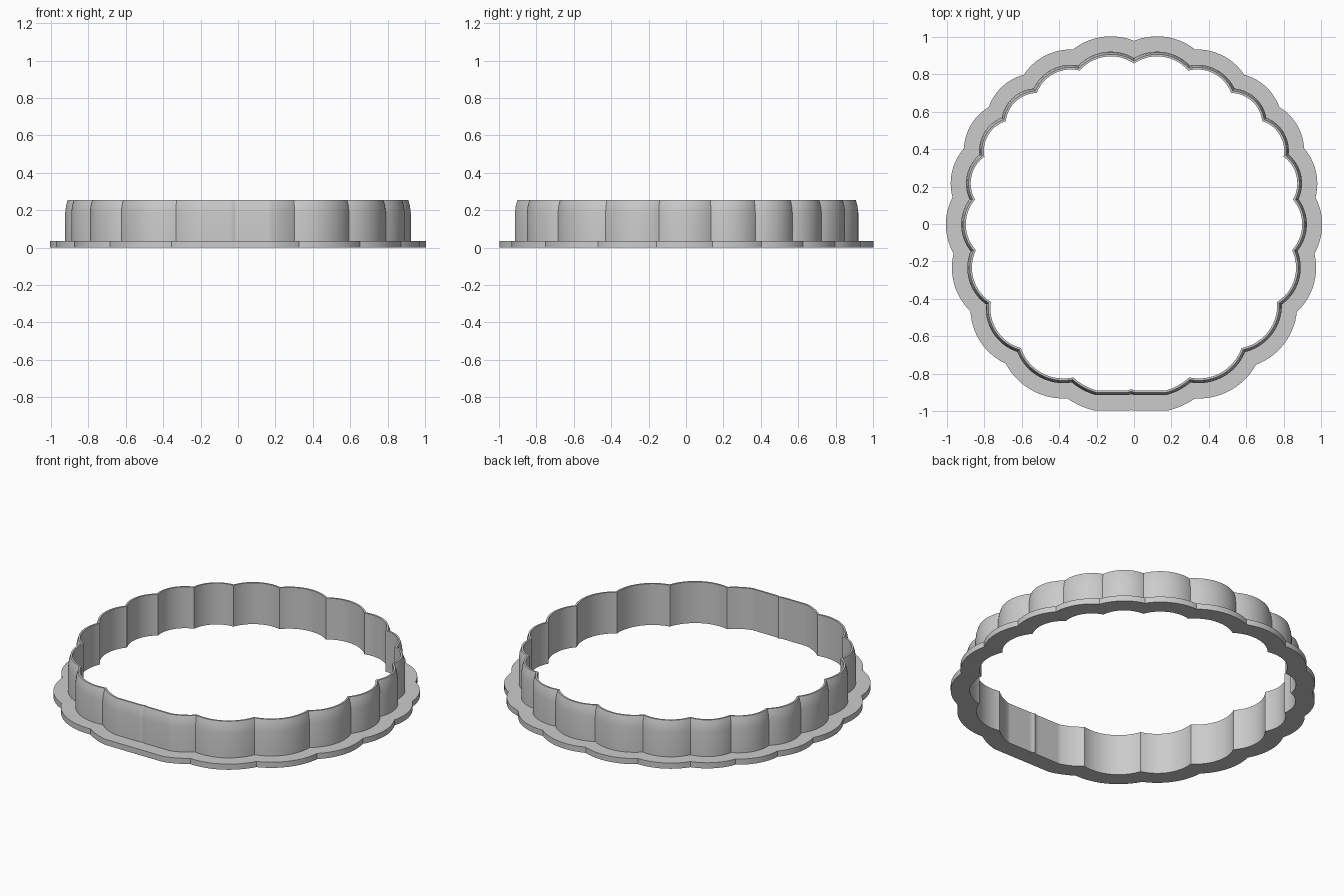
import bpy
import bmesh
import math
from mathutils import Vector

STEPS = 32          # segments per scallop
FLAT_Y = -0.89      # the front of the ring is cut flat here

if "Cube" in bpy.data.objects:
    bpy.data.objects.remove(bpy.data.objects["Cube"])

# Inner cusps on the left half, from back to front
half = [(0.29, 0.82), (0.52, 0.70), (0.685, 0.55), (0.80, 0.36), (0.85, 0.13),
        (0.845, -0.14), (0.765, -0.417), (0.575, -0.663), (0.295, -0.82)]


def mirrored(x, y):
    # The front scallops sit slightly off centre
    return (-x - (0.03 if y < -0.6 else 0), y)


cusps = [(0, 0.858)] + half + [(-0.015, -0.883)]
cusps += [mirrored(*p) for p in reversed(half)]
cusps = [Vector(p) for p in cusps]
COUNT = len(cusps)
NOTCH = len(half) + 1


def scallop_circle(i):
    """Centre and radius of the arc between two neighbouring cusps."""
    a, b = cusps[i], cusps[(i + 1) % COUNT]
    chord = b - a
    shallow = i in (NOTCH - 1, NOTCH)
    radius = chord.length * (0.965 if shallow else 0.75)
    depth = math.sqrt(radius ** 2 - (chord.length / 2) ** 2)
    inward = Vector((chord.y, -chord.x)).normalized()
    return (a + b) / 2 + inward * depth, radius


circles = [scallop_circle(i) for i in range(COUNT)]


def meeting_point(first, second, offset):
    """Outer crossing of two grown circles."""
    (c1, r1), (c2, r2) = first, second
    r1, r2 = r1 + offset, r2 + offset
    gap = c2 - c1
    d = gap.length
    along = (d * d + r1 * r1 - r2 * r2) / (2 * d)
    across = math.sqrt(max(r1 * r1 - along * along, 0))
    u = gap / d
    side = Vector((-u.y, u.x)) * across
    base = c1 + u * along
    return max(base + side, base - side, key=lambda p: p.length)


def outline(offset):
    """Closed scalloped outline grown outward by offset."""
    corners = [meeting_point(circles[i - 1], circles[i], offset) for i in range(COUNT)]
    points = []
    for i, (centre, radius) in enumerate(circles):
        start = corners[i] - centre
        end = corners[(i + 1) % COUNT] - centre
        a0 = math.atan2(start.y, start.x)
        sweep = (math.atan2(end.y, end.x) - a0) % math.tau - math.tau
        for k in range(STEPS):
            a = a0 + sweep * k / STEPS
            x = centre.x + (radius + offset) * math.cos(a)
            y = centre.y + (radius + offset) * math.sin(a)
            points.append((x, max(y, FLAT_Y - offset)))
    return points


# Cross-section: (outward offset, height) of flange, wall and tapered lip
section = [(0, 0), (0, 0.255), (0.011, 0.255), (0.02, 0.225), (0.025, 0.185),
           (0.025, 0.035), (0.107, 0.035), (0.107, 0)]

bm = bmesh.new()
loops = [[bm.verts.new((x, y, z)) for x, y in outline(offset)] for offset, z in section]
for j, loop in enumerate(loops):
    following = loops[(j + 1) % len(loops)]
    for k in range(len(loop)):
        n = (k + 1) % len(loop)
        bm.faces.new((loop[k], loop[n], following[n], following[k]))
bmesh.ops.recalc_face_normals(bm, faces=bm.faces)

mesh = bpy.data.meshes.new("scalloped_cutter")
bm.to_mesh(mesh)
bm.free()
cutter = bpy.data.objects.new("scalloped_cutter", mesh)
bpy.context.collection.objects.link(cutter)

# Single plain plastic colour
grey = bpy.data.materials.new("light_grey")
grey.use_nodes = True
colour = (0.6, 0.6, 0.6, 1)
grey.diffuse_color = colour
grey.node_tree.nodes["Principled BSDF"].inputs["Base Color"].default_value = colour
mesh.materials.append(grey)

bpy.ops.object.select_all(action='DESELECT')
cutter.select_set(True)
bpy.context.view_layer.objects.active = cutter
bpy.ops.object.shade_smooth_by_angle(angle=math.radians(25))
